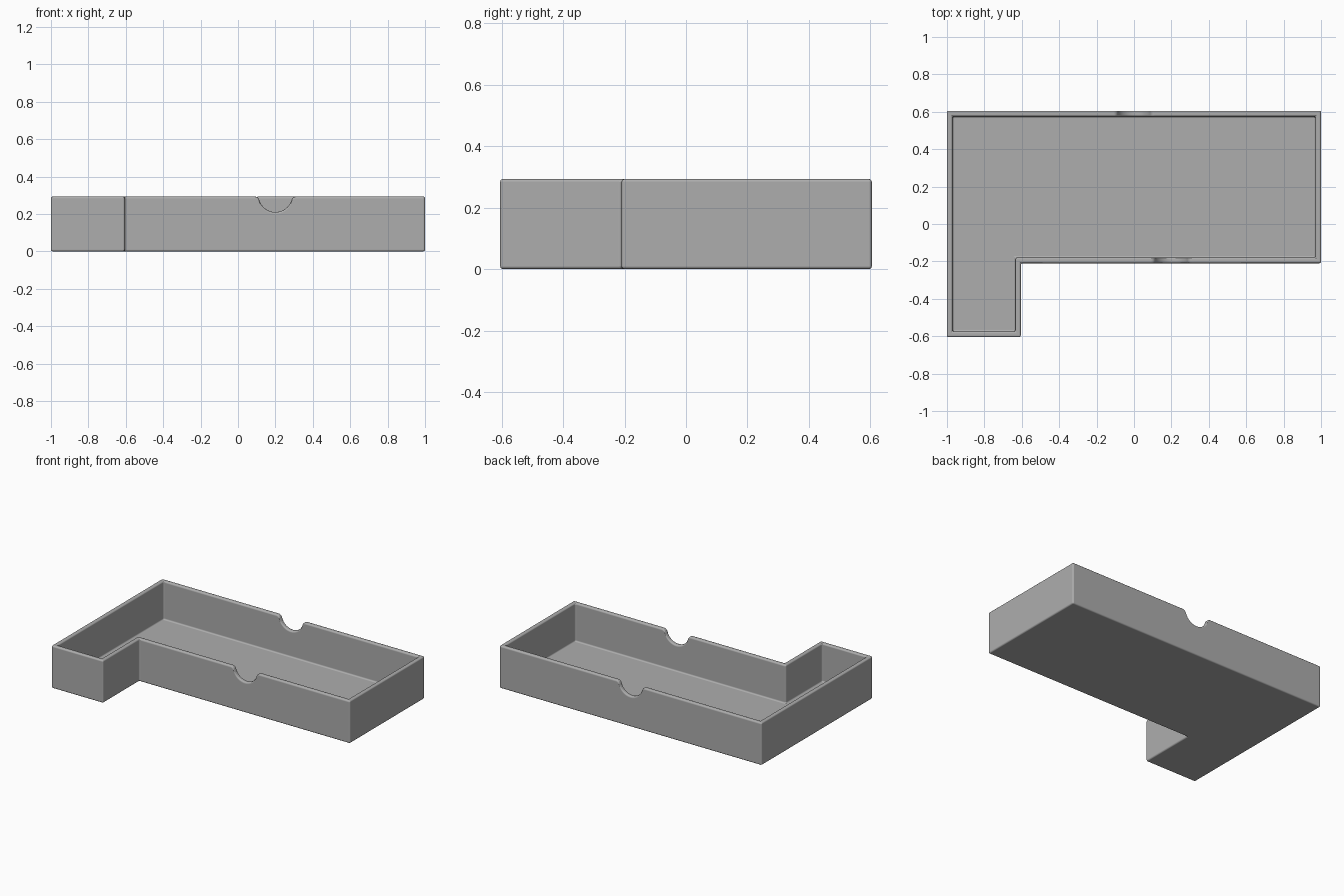
import bpy
import bmesh
from math import sin, cos, atan2, sqrt, pi, radians

cube = bpy.data.objects.get("Cube")
if cube:
    bpy.data.objects.remove(cube)

TOP, WALL, FLOOR, ROUND = 0.293, 0.03, 0.03, 0.01

grey = bpy.data.materials.new("plain grey")
grey.use_nodes = True
colour = (0.42, 0.42, 0.42, 1)
grey.diffuse_color = colour
grey.node_tree.nodes["Principled BSDF"].inputs["Base Color"].default_value = colour


def notch(r=0.09, f=0.025, centre=0.30, steps=16, fillet_steps=5):
    """Scooped notch with flared lips, as (offset, height) from left to right."""
    dz = centre - (TOP - f)
    d = sqrt((r + f) ** 2 - dz ** 2)
    lean = atan2(dz, d)
    left = []
    for i in range(fillet_steps):
        a = pi / 2 + (lean - pi / 2) * i / fillet_steps
        left.append((-d + f * cos(a), TOP - f + f * sin(a)))
    arc = []
    for i in range(steps + 1):
        a = pi + lean + (pi - 2 * lean) * i / steps
        arc.append((r * cos(a), centre + r * sin(a)))
    return left + arc + [(-x, z) for x, z in reversed(left)]


# L-shaped outline, anticlockwise: x, y and the inward direction of each corner
X, Y, STEP_X, STEP_Y = 1.0, 0.605, -0.605, -0.21
outline = [(-X, -Y, 1, 1, TOP), (STEP_X, -Y, -1, 1, TOP), (STEP_X, STEP_Y, -1, 1, TOP)]
outline += [(0.2 + x, STEP_Y, 0, 1, z) for x, z in notch()]
outline += [(X, STEP_Y, -1, 1, TOP), (X, Y, -1, -1, TOP)]
outline += [(x, Y, 0, -1, z) for x, z in reversed(notch())]
outline += [(-X, Y, 1, -1, TOP)]

# Tray shell: four matching loops joined by walls and rim
bm = bmesh.new()


def loop(inset, height=None):
    return [bm.verts.new((x + dx * inset, y + dy * inset, z if height is None else height))
            for x, y, dx, dy, z in outline]


loops = [loop(0, 0), loop(0), loop(WALL), loop(WALL, FLOOR)]
count = len(outline)
for a, b in zip(loops, loops[1:]):
    for i in range(count):
        j = (i + 1) % count
        bm.faces.new((a[i], a[j], b[j], b[i]))
bm.faces.new(list(reversed(loops[0])))
bm.faces.new(loops[-1])
bmesh.ops.dissolve_limit(bm, angle_limit=radians(1), verts=bm.verts[:], edges=bm.edges[:])
bmesh.ops.recalc_face_normals(bm, faces=bm.faces[:])

mesh = bpy.data.meshes.new("tray")
bm.to_mesh(mesh)
bm.free()
mesh.materials.append(grey)
tray = bpy.data.objects.new("tray", mesh)
bpy.context.collection.objects.link(tray)

# Rounded edges and smooth shading
bevel = tray.modifiers.new("rounded edges", "BEVEL")
bevel.width = ROUND
bevel.segments = 3
bevel.limit_method = "ANGLE"
bevel.angle_limit = radians(40)
bevel.use_clamp_overlap = False
bevel.harden_normals = True
bpy.context.view_layer.objects.active = tray
tray.select_set(True)
bpy.ops.object.shade_smooth_by_angle(angle=radians(40))
